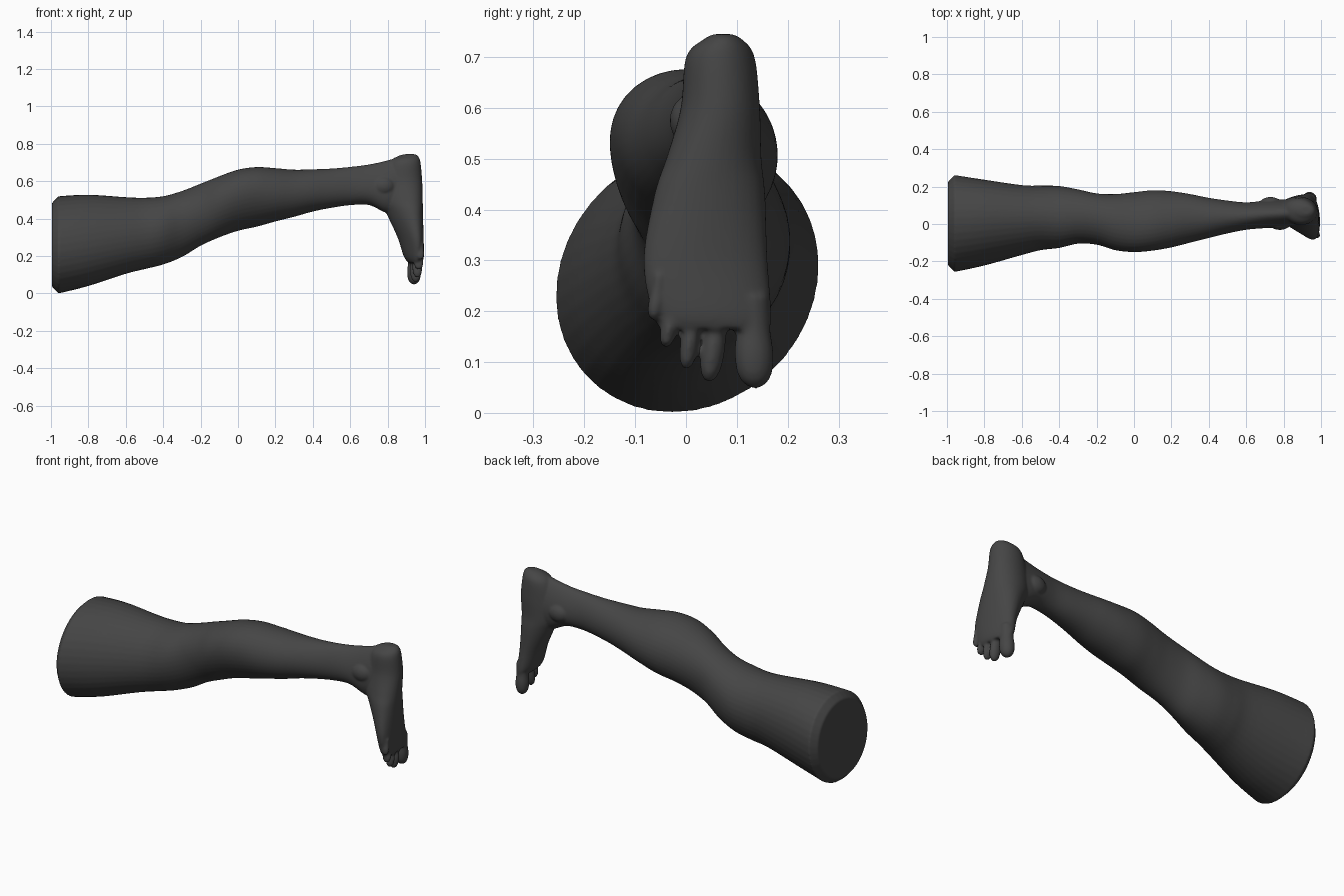
import bpy, bmesh, math
from mathutils import Matrix

bm = bmesh.new()
N = 40


def spline(rows, steps=5):
    """Catmull-Rom through the section rows."""
    out = []
    for i in range(len(rows) - 1):
        p0, p1, p2 = rows[max(i - 1, 0)], rows[i], rows[i + 1]
        p3 = rows[min(i + 2, len(rows) - 1)]
        for k in range(steps):
            t = k / steps
            row = []
            for a, b, c, d in zip(p0, p1, p2, p3):
                row.append(0.5 * (2 * b + (c - a) * t + (2 * a - 5 * b + 4 * c - d) * t * t
                                  + (3 * b - a - 3 * c + d) * t ** 3))
            out.append(row)
    out.append(list(rows[-1]))
    return out


def loft(rows, place, dome=0.0):
    """Rows: (position, depth min, depth max, y min, y max, egg, shear)."""
    rings = []
    for pos, d0, d1, y0, y1, egg, shear in rows:
        ring = []
        for i in range(N):
            c, s = math.cos(2 * math.pi * i / N), math.sin(2 * math.pi * i / N)
            d = (d0 + d1) / 2 + (d1 - d0) / 2 * s
            y = (y0 + y1) / 2 + (y1 - y0) / 2 * c * (1 + egg * s) + shear * s
            ring.append(place(pos, d, y))
        rings.append(ring)
    if dome:
        # cut end: slightly raised inner ring
        cen = [sum(p[k] for p in rings[0]) / N for k in range(3)]
        rings.insert(0, [(p[0] - dome, cen[1] + (p[1] - cen[1]) * 0.86,
                          cen[2] + (p[2] - cen[2]) * 0.86) for p in rings[0]])
    vs = [[bm.verts.new(p) for p in r] for r in rings]
    faces = []
    for a, b in zip(vs, vs[1:]):
        for i in range(N):
            j = (i + 1) % N
            faces.append(bm.faces.new((a[i], a[j], b[j], b[i])))
    faces += [bm.faces.new(vs[0][::-1]), bm.faces.new(vs[-1])]
    bmesh.ops.recalc_face_normals(bm, faces=faces)


# thigh, knee, calf and ankle: sections along x
leg = [(-0.96, 0.0, 0.52, -0.255, 0.26, 0, 0.03),
       (-0.8, 0.04, 0.528, -0.22, 0.235, 0, 0.03),
       (-0.6, 0.105, 0.515, -0.165, 0.207, 0, 0.02),
       (-0.5, 0.13, 0.512, -0.14, 0.205, 0, 0.01),
       (-0.4, 0.155, 0.52, -0.128, 0.203, 0.05, 0),
       (-0.3, 0.195, 0.548, -0.105, 0.185, 0.08, 0),
       (-0.2, 0.255, 0.587, -0.11, 0.163, 0.1, 0),
       (-0.1, 0.30, 0.627, -0.138, 0.16, 0.1, -0.01),
       (0.0, 0.335, 0.662, -0.147, 0.17, 0.08, -0.02),
       (0.1, 0.357, 0.676, -0.14, 0.18, 0.05, -0.02),
       (0.2, 0.385, 0.67, -0.125, 0.175, 0, -0.01),
       (0.3, 0.41, 0.662, -0.10, 0.16, 0, 0),
       (0.4, 0.438, 0.664, -0.075, 0.14, -0.05, 0),
       (0.5, 0.458, 0.668, -0.05, 0.125, -0.1, 0),
       (0.6, 0.472, 0.677, -0.03, 0.115, -0.15, 0),
       (0.7, 0.473, 0.69, -0.02, 0.123, -0.25, 0),
       (0.8, 0.43, 0.712, -0.015, 0.13, -0.2, 0),
       (0.88, 0.45, 0.738, 0.0, 0.13, -0.15, 0)]
loft(spline(leg), lambda p, d, y: (p, y, d), 0.035)


# foot: sections along z, sole facing +x
def foot_place(p, d, y):
    return (d - 0.08 * (y - 0.04), y, p)


foot = [(0.745, 0.90, 0.945, 0.055, 0.09, 0, 0),
        (0.735, 0.86, 0.965, 0.035, 0.11, 0, 0),
        (0.70, 0.81, 0.978, 0.0, 0.135, 0, 0),
        (0.6, 0.775, 0.987, -0.01, 0.145, 0.1, 0),
        (0.5, 0.765, 0.988, -0.035, 0.148, 0.2, -0.01),
        (0.43, 0.795, 0.988, -0.055, 0.155, 0.25, -0.015),
        (0.3, 0.855, 0.99, -0.075, 0.16, 0.25, -0.02),
        (0.2, 0.888, 0.993, -0.065, 0.168, 0.15, -0.01),
        (0.165, 0.912, 0.985, -0.05, 0.165, 0.1, 0)]
loft(spline(foot), foot_place)

# toes: base y, tip y, tip z, half width, depth range
for yb, yt, tip, r, x0, x1 in [(0.13, 0.136, 0.048, 0.038, 0.912, 0.985),
                               (0.068, 0.045, 0.06, 0.023, 0.922, 0.98),
                               (0.02, 0.0, 0.085, 0.018, 0.93, 0.982),
                               (-0.022, -0.04, 0.128, 0.016, 0.935, 0.985),
                               (-0.052, -0.064, 0.182, 0.015, 0.945, 0.988)]:
    base = max(0.23, tip + 0.09)
    rows, xm, xh = [], (x0 + x1) / 2, (x1 - x0) / 2
    for t, w in [(0, 0.9), (0.35, 0.88), (0.6, 1), (0.78, 0.95), (0.9, 0.75), (0.97, 0.42), (1, 0.1)]:
        y = yb + (yt - yb) * t
        rows.append((base + (tip - base) * t, xm - xh * w, xm + xh * w, y - r * w, y + r * w, 0, 0))
    loft(spline(rows), foot_place)

# ankle bones
for x, y, z in [(0.73, 0.105, 0.555), (0.78, 0.008, 0.575)]:
    bmesh.ops.create_uvsphere(bm, u_segments=24, v_segments=16, radius=1,
                              matrix=Matrix.Translation((x, y, z)) @ Matrix.Diagonal((0.06, 0.04, 0.05, 1)))

mesh = bpy.data.meshes.new("leg")
bm.to_mesh(mesh)
bm.free()
obj = bpy.data.objects.new("leg", mesh)
bpy.context.collection.objects.link(obj)
bpy.context.view_layer.objects.active = obj
obj.select_set(True)

# fuse all parts into one smooth skin
rem = obj.modifiers.new("fuse", 'REMESH')
rem.mode = 'VOXEL'
rem.voxel_size = 0.006
sm = obj.modifiers.new("soften", 'SMOOTH')
sm.factor = 0.5
sm.iterations = 6
for name in ("fuse", "soften"):
    bpy.ops.object.modifier_apply(modifier=name)
bpy.ops.object.shade_smooth_by_angle(angle=math.radians(40))

mat = bpy.data.materials.new("dark_grey")
mat.diffuse_color = (0.06, 0.06, 0.06, 1)
obj.data.materials.clear()
obj.data.materials.append(mat)
